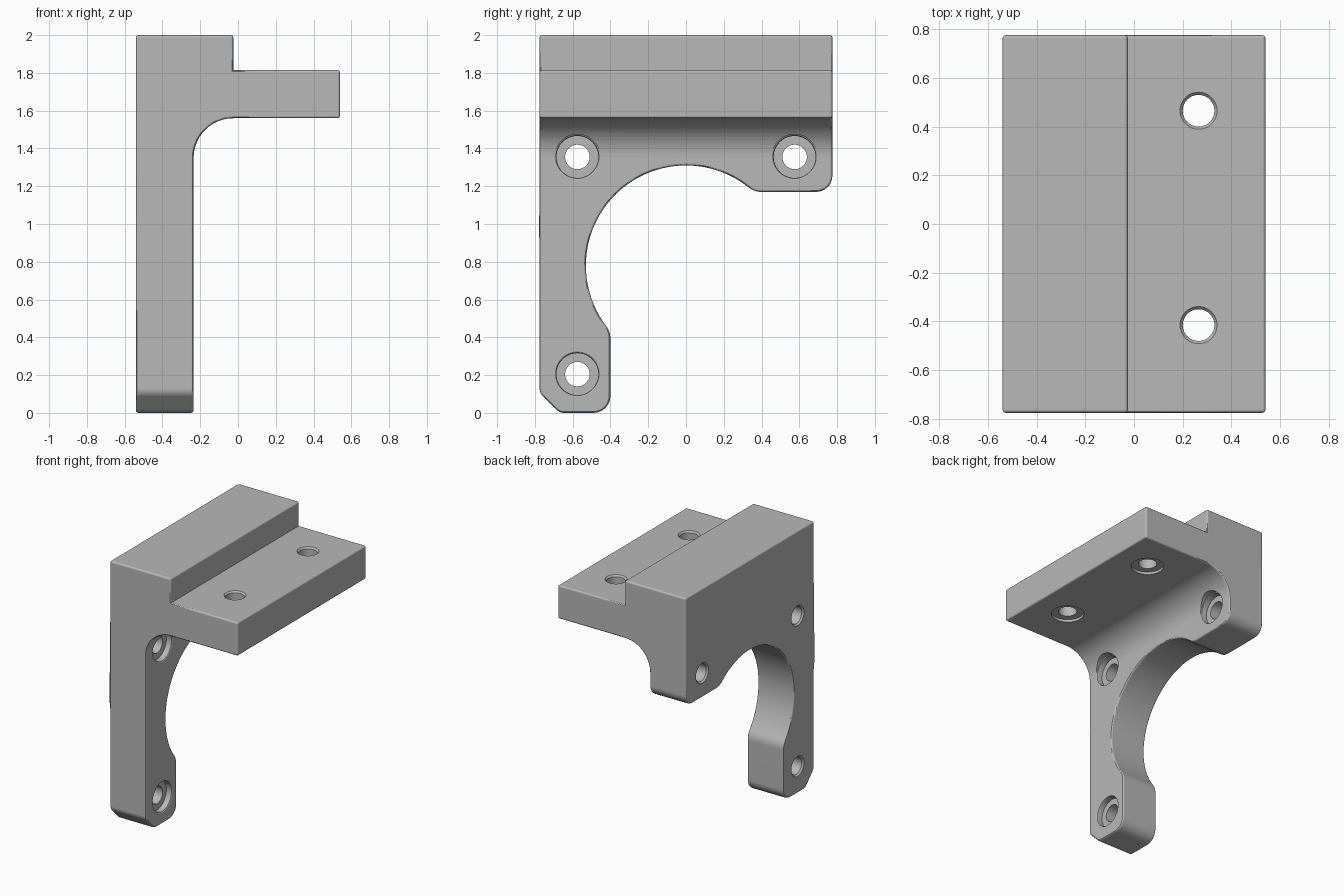
import bpy
import bmesh
from math import sin, cos, tan, pi, radians
from mathutils import Vector

if "Cube" in bpy.data.objects:
    bpy.data.objects.remove(bpy.data.objects["Cube"], do_unlink=True)

grey = bpy.data.materials.new("machined grey")
grey.use_nodes = True
colour = (0.48, 0.48, 0.48, 1)
grey.diffuse_color = colour
grey.node_tree.nodes["Principled BSDF"].inputs["Base Color"].default_value = colour


def make_object(name, bm):
    bmesh.ops.recalc_face_normals(bm, faces=bm.faces[:])
    mesh = bpy.data.meshes.new(name)
    bm.to_mesh(mesh)
    bm.free()
    mesh.materials.append(grey)
    obj = bpy.data.objects.new(name, mesh)
    bpy.context.collection.objects.link(obj)
    return obj


def rounded(points, steps=6):
    """Replace each corner (u, v, radius) by a tangent arc."""
    out = []
    for i, (u, v, r) in enumerate(points):
        p = Vector((u, v))
        if r == 0:
            out.append(p)
            continue
        a = (Vector(points[i - 1][:2]) - p).normalized()
        b = (Vector(points[(i + 1) % len(points)][:2]) - p).normalized()
        half = a.angle(b) / 2
        centre = p + (a + b).normalized() * r / sin(half)
        start = p + a * r / tan(half) - centre
        end = p + b * r / tan(half) - centre
        sweep = pi - 2 * half
        for k in range(steps + 1):
            t = k / steps
            arc = start * sin((1 - t) * sweep) + end * sin(t * sweep)
            out.append(centre + arc / sin(sweep))
    return out


def prism(name, points, place, depth):
    """Extrude a profile both ways from the middle plane."""
    bm = bmesh.new()
    face = bm.faces.new([bm.verts.new(place(p.x, p.y, -depth)) for p in points])
    new = bmesh.ops.extrude_face_region(bm, geom=[face])["geom"]
    shift = Vector(place(0, 0, 2 * depth))
    bmesh.ops.translate(bm, vec=shift, verts=[g for g in new if isinstance(g, bmesh.types.BMVert)])
    return make_object(name, bm)


def lathe(bm, profile, origin, direction, sides=48):
    """Add a closed turned solid; profile holds (radius, depth) pairs."""
    turn = Vector(direction).to_track_quat('Z', 'Y')
    rings = []
    for r, d in profile:
        rings.append([bm.verts.new(Vector(origin) + turn @ Vector(
            (r * cos(2 * pi * k / sides), r * sin(2 * pi * k / sides), d)))
            for k in range(sides)])
    for lo, hi in zip(rings, rings[1:]):
        for k in range(sides):
            n = (k + 1) % sides
            bm.faces.new((lo[k], lo[n], hi[n], hi[k]))
    bm.faces.new(rings[0][::-1])
    bm.faces.new(rings[-1])


def apply_boolean(obj, other, operation):
    mod = obj.modifiers.new(operation.lower(), 'BOOLEAN')
    mod.operation = operation
    mod.solver = 'EXACT'
    mod.object = other
    bpy.ops.object.modifier_apply(modifier=mod.name)
    bpy.data.objects.remove(other, do_unlink=True)


# Stepped shelf and upright plate, seen from the front
bracket = prism("mounting_bracket", rounded([
    (-0.54, -0.2, 0), (-0.54, 2, 0), (-0.025, 2, 0), (-0.025, 1.815, 0),
    (0.54, 1.815, 0), (0.54, 1.56, 0), (-0.235, 1.56, 0.21), (-0.235, -0.2, 0),
], steps=14), lambda u, v, w: (u, w, v), 0.9)

# Side outline with the round motor opening
arch = []
for k in range(49):
    angle = radians(51.5 + (217 - 51.5) * k / 48)
    arch.append((0.53 * cos(angle), 0.78 + 0.53 * sin(angle), 0))
outline = prism("side_outline", rounded([
    (-0.775, 2.2, 0), (0.775, 2.2, 0), (0.775, 1.17, 0.085), (0.361, 1.17, 0.113),
    *arch,
    (-0.4, 0.431, 0.113), (-0.4, 0, 0.09), (-0.67, 0, 0.06), (-0.775, 0.105, 0.06),
]), lambda u, v, w: (w, u, v), 0.8)

bpy.ops.object.select_all(action='DESELECT')
bpy.context.view_layer.objects.active = bracket
bracket.select_set(True)
apply_boolean(bracket, outline, 'INTERSECT')

# Soften the outer edges only
bm = bmesh.new()
bm.from_mesh(bracket.data)
bmesh.ops.remove_doubles(bm, verts=bm.verts[:], dist=0.00005)
corners = [e for e in bm.edges if e.is_manifold and e.calc_face_angle_signed(0) > 0.6]
bmesh.ops.bevel(bm, geom=corners, offset=0.013, offset_type='OFFSET', segments=3,
                profile=0.5, affect='EDGES', clamp_overlap=False)
bm.to_mesh(bracket.data)
bm.free()

# Counterbored screw holes through the plate and the shelf
bm = bmesh.new()
plate_bore = [(0.12, -0.1), (0.12, 0), (0.114, 0.004), (0.111, 0.012), (0.111, 0.045),
              (0.065, 0.045), (0.065, 0.293), (0.092, 0.32)]
for y, z in [(-0.575, 1.355), (0.575, 1.355), (-0.575, 0.205)]:
    lathe(bm, plate_bore, (-0.235, y, z), (-1, 0, 0))
shelf_bore = [(0.115, -0.1), (0.115, 0.02), (0.065, 0.02), (0.065, 0.243), (0.087, 0.267)]
for y in (-0.415, 0.465):
    lathe(bm, shelf_bore, (0.265, y, 1.56), (0, 0, 1))
apply_boolean(bracket, make_object("screw_holes", bm), 'DIFFERENCE')

# Smooth curves with crisp flats
bpy.ops.object.shade_smooth_by_angle(angle=radians(30))
weighted = bracket.modifiers.new("flat_normals", 'WEIGHTED_NORMAL')
weighted.keep_sharp = True
